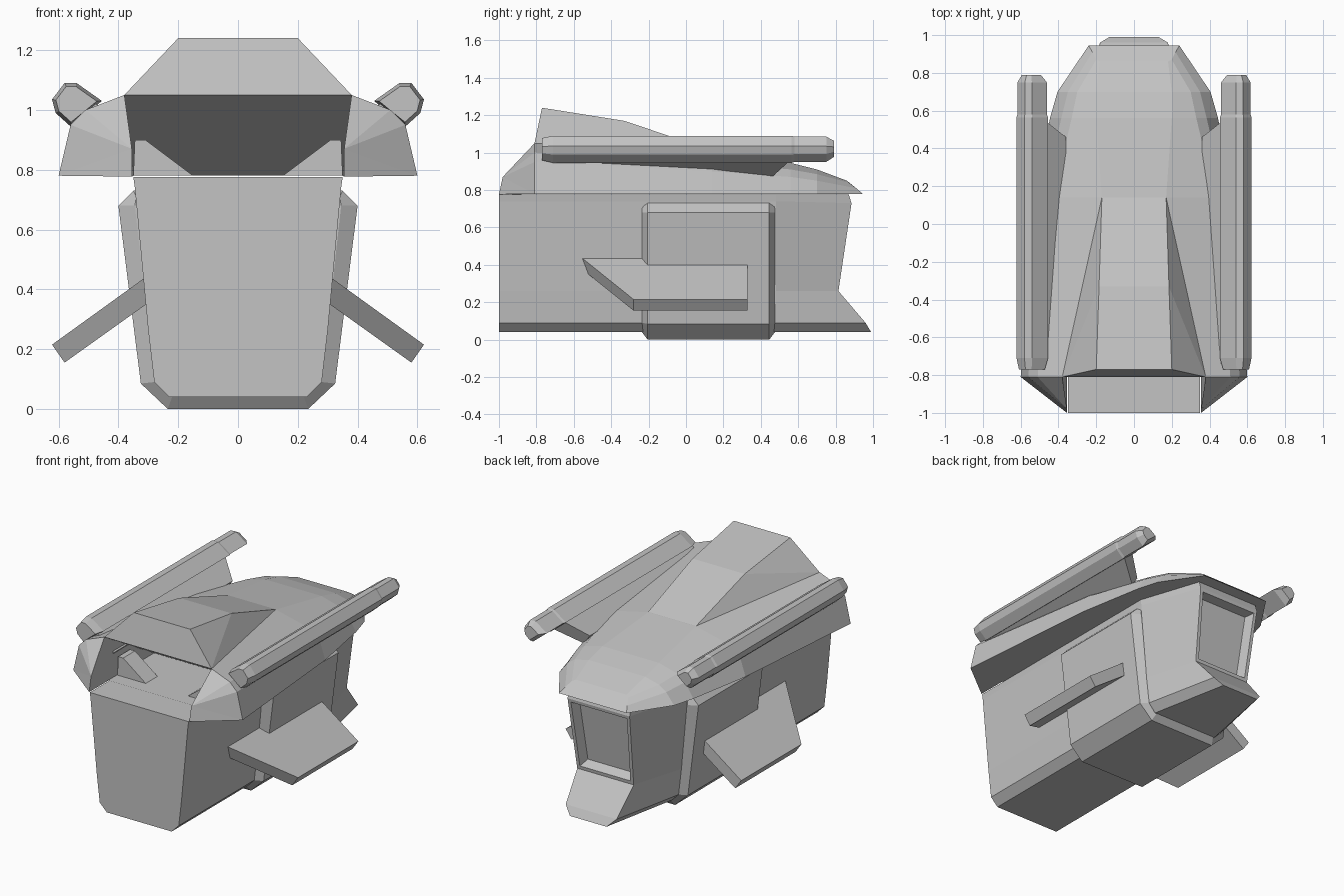
import bpy, bmesh
from mathutils import Vector

cube = bpy.data.objects.get("Cube")
if cube:
    bpy.data.objects.remove(cube, do_unlink=True)

grey = bpy.data.materials.new("hull grey")
grey.use_nodes = True
grey.diffuse_color = (0.55, 0.55, 0.55, 1)
grey.node_tree.nodes["Principled BSDF"].inputs["Base Color"].default_value = (0.55, 0.55, 0.55, 1)


def finish(name, bm):
    bmesh.ops.remove_doubles(bm, verts=bm.verts[:], dist=0.0005)
    bmesh.ops.recalc_face_normals(bm, faces=bm.faces[:])
    mesh = bpy.data.meshes.new(name)
    bm.to_mesh(mesh)
    bm.free()
    mesh.materials.append(grey)
    obj = bpy.data.objects.new(name, mesh)
    bpy.context.collection.objects.link(obj)
    return obj


def mirrored(half):
    """Close a half outline of (x, y, z) points across the centre plane."""
    return half + [(-x, y, z) for x, y, z in reversed(half)]


def loft(sections, caps=(True, True)):
    """Bridge closed rings of equal length; return the bmesh and its rings."""
    bm = bmesh.new()
    rings = [[bm.verts.new(p) for p in s] for s in sections]
    n = len(rings[0])
    for a, b in zip(rings, rings[1:]):
        for i in range(n):
            j = (i + 1) % n
            bm.faces.new((a[i], a[j], b[j], b[i]))
    if caps[0]:
        bm.faces.new(rings[0])
    if caps[1]:
        bm.faces.new(rings[-1])
    return bm, rings


def at_y(profile, y):
    return [(x, y, z) for x, z in profile]


def polygons(name, faces):
    bm = bmesh.new()
    for f in faces:
        bm.faces.new([bm.verts.new(p) for p in f])
    return finish(name, bm)


def flip(p):
    return (-p[0], p[1], p[2])


# Lower hull with a slanted tail, loading ramp and recessed rear door
side = [(0.23, 0.04), (0.28, 0.09), (0.3, 0.26), (0.345, 0.74), (0.35, 0.776)]
tail = [(0.13, 0.99, 0.04), (0.18, 0.96, 0.09), (0.2, 0.815, 0.26),
        (0.22, 0.885, 0.73), (0.22, 0.87, 0.776)]
bm, rings = loft([mirrored(at_y(side, -1)), mirrored(at_y(side, 0.48)), mirrored(tail)],
                 (True, False))
end = rings[-1]
strips = [bm.faces.new((end[i], end[i + 1], end[-2 - i], end[-1 - i])) for i in range(4)]
bmesh.ops.recalc_face_normals(bm, faces=bm.faces[:])
bmesh.ops.inset_region(bm, faces=[strips[2]], thickness=0.03)
bmesh.ops.inset_region(bm, faces=[strips[2]], thickness=0.025, depth=-0.06)
finish("lower_hull", bm)

# Chamfered band wrapped around the middle of the hull
band = [(0.235, 0.0), (0.325, 0.085), (0.4, 0.68), (0.35, 0.73)]
base = [(0.22, 0.04), (0.28, 0.09), (0.345, 0.68), (0.34, 0.71)]
bm, _ = loft([mirrored(at_y(p, y)) for p, y in
              ((base, -0.235), (band, -0.205), (band, 0.445), (base, 0.475))])
finish("hull_band", bm)

# Faceted roof shell, open at the front
roof = [at_y([(0.6, 0.78), (0.56, 0.95), (0.51, 1.0), (0.38, 1.05)], -0.81),
        at_y([(0.52, 0.78), (0.48, 0.9), (0.43, 0.95), (0.17, 1.01)], 0.14),
        at_y([(0.445, 0.78), (0.385, 0.87), (0.33, 0.91), (0.2, 0.945)], 0.56),
        at_y([(0.405, 0.78), (0.35, 0.85), (0.3, 0.885), (0.2, 0.91)], 0.7),
        [(0.24, 0.945, 0.78), (0.22, 0.91, 0.81), (0.2, 0.87, 0.84), (0.18, 0.86, 0.85)]]
bm, _ = loft([mirrored(s) for s in roof], (False, True))
finish("roof_shell", bm)

# Raised hood tapering backwards from the opening
lip = (0.38, -0.81, 1.05)
peak, mid, back = (0.2, -0.77, 1.24), (0.185, -0.33, 1.17), (0.17, 0.14, 1.012)
faces = [(lip, peak, flip(peak), flip(lip)), (peak, mid, flip(mid), flip(peak)),
         (mid, back, flip(back), flip(mid))]
for f in ((lip, mid, peak), (lip, back, mid)):
    faces += [f, tuple(map(flip, f))]
polygons("hood", faces)

# Sloping ceiling inside the opening
inner = (0.35, -0.35, 0.78)
polygons("opening_ceiling", [(lip, inner, flip(inner), flip(lip))])

# Cheeks joining the roof to the nose
foot, brow = (0.355, -1, 0.777), (0.355, -0.98, 0.87)
faces = [(roof[0][0], foot, brow), (foot, brow, lip, inner), (roof[0][0], foot, inner)]
faces += [(a, b, brow) for a, b in zip(roof[0], roof[0][1:])]
faces += [tuple(map(flip, f)) for f in faces]
polygons("cheeks", faces)

# Twin-sided parts
pod = [(0.54, 1.09), (0.58, 1.09), (0.622, 1.035), (0.61, 0.99), (0.56, 0.945), (0.455, 1.03)]
centre = Vector((0.55, 1.025))


def pod_ring(s, y, k):
    pts = [centre + (Vector(p) - centre) * k for p in pod]
    return [(s * p.x, y, p.y) for p in pts]


for s, label in ((1, "left"), (-1, "right")):
    # Long roof pod with a slimmer rear tip
    bm, _ = loft([pod_ring(s, y, k) for y, k in
                  ((-0.77, 0.82), (-0.71, 1), (0.565, 1), (0.58, 0.93), (0.75, 0.93), (0.79, 0.6))])
    finish(label + "_pod", bm)

    # Bracket between pod and roof
    bm, _ = loft([[(s * x, y, z) for x, y, z in ring] for ring in (
        [(0.5, -0.74, 1.04), (0.5, 0.57, 1.04), (0.56, 0.57, 0.97), (0.56, -0.74, 0.97)],
        [(0.36, -0.74, 0.93), (0.36, 0.46, 0.93), (0.4, 0.46, 0.87), (0.4, -0.74, 0.87)])])
    finish(label + "_pod_bracket", bm)

    # Drooping swept fin
    bm, _ = loft([[(s * x, y, z) for x, y, z in ring] for ring in (
        [(0.31, -0.56, 0.44), (0.31, 0.33, 0.44), (0.265, 0.33, 0.38), (0.265, -0.56, 0.38)],
        [(0.622, -0.28, 0.215), (0.622, 0.33, 0.215), (0.58, 0.33, 0.155), (0.58, -0.28, 0.155)])])
    finish(label + "_fin", bm)

    # Small wedge inside the opening
    shape = [(0.345, 0.9), (0.31, 0.9), (0.15, 0.78), (0.35, 0.78)]
    bm, _ = loft([[(s * x, y, z) for x, z in shape] for y in (-0.72, -0.6)])
    finish(label + "_opening_wedge", bm)
